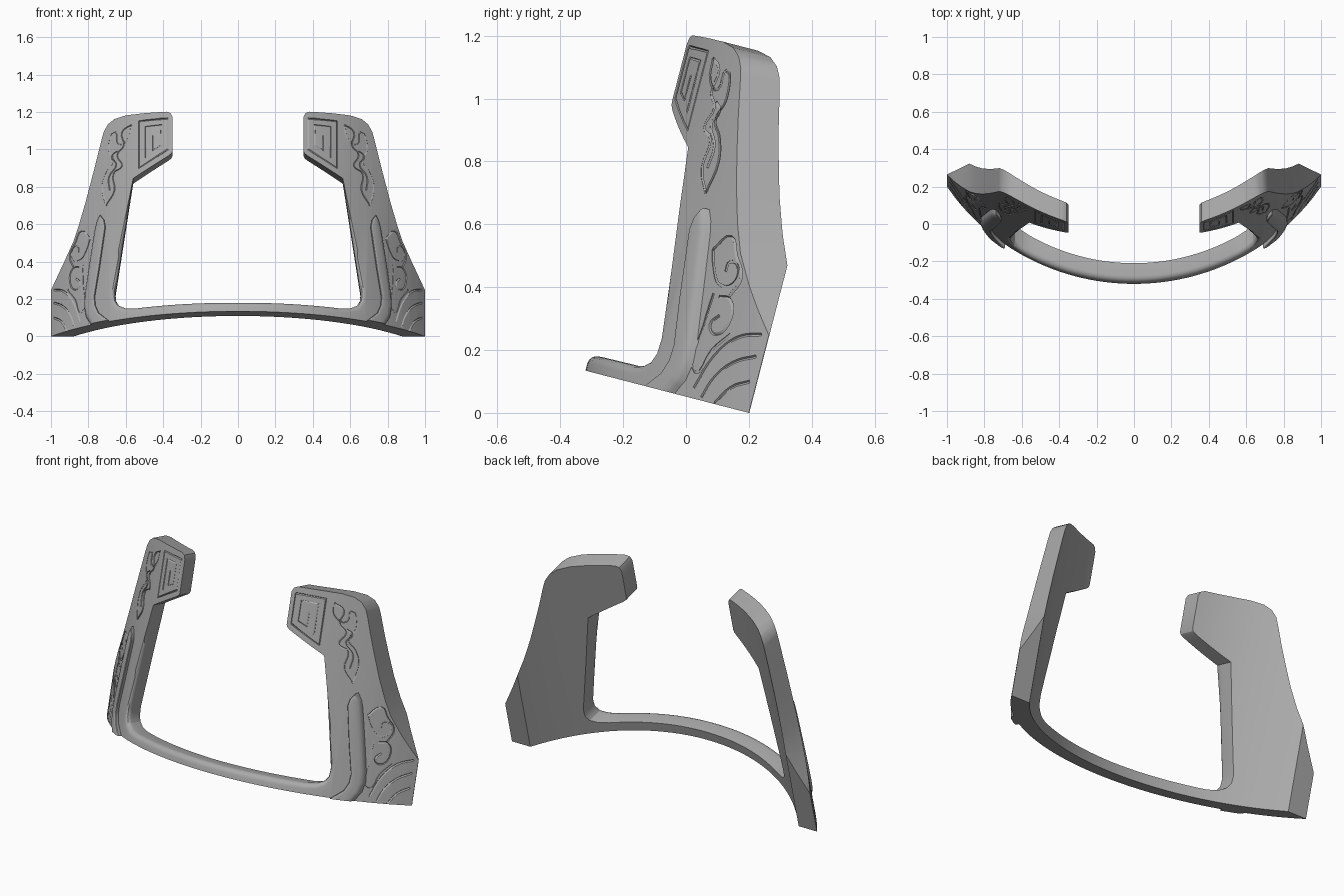
import bpy, bmesh, math
from mathutils import Vector

old = bpy.data.objects.get("Cube")
if old:
    bpy.data.objects.remove(old)

# One plain grey finish
grey = bpy.data.materials.new("stone_grey")
grey.use_nodes = True
colour = (0.4, 0.4, 0.4, 1)
grey.diffuse_color = colour
grey.node_tree.nodes["Principled BSDF"].inputs["Base Color"].default_value = colour

# The frame is a curved shell, leaning back by a fixed tilt
OUTER, INNER, CENTRE, THICK = 1.2, 1.1, 0.8565, 0.1
BACK, FLOOR = 0.195, 0.05
TILT = math.radians(14.5)
S, C = math.sin(TILT), math.cos(TILT)


def arc(radius, x):
    return CENTRE - math.sqrt(radius ** 2 - x ** 2)


def wrap(x, depth, w):
    """Place a flat point (across, depth, up) on the tilted shell."""
    front = arc(OUTER, x)
    if depth > 0:
        back = min(BACK, arc(INNER, x))
        d = front + (back - front) * depth / THICK
    else:
        d = front + depth
    return Vector((x, C * d + S * w, C * w - S * d))


def wrapped_prism(name, outline, front, back, rounded, radius):
    """Extrude an outline, round chosen front edges, wrap and mirror it."""
    bm = bmesh.new()
    verts = [bm.verts.new((x, front, w)) for x, w in outline]
    face = bm.faces.new(verts)
    ext = bmesh.ops.extrude_face_region(bm, geom=[face], use_keep_orig=True)
    for v in ext["geom"]:
        if isinstance(v, bmesh.types.BMVert):
            v.co.y = back
    bmesh.ops.recalc_face_normals(bm, faces=bm.faces[:])
    edges = [e for e in bm.edges
             if all(abs(v.co.y - front) < 1e-5 for v in e.verts)
             and rounded(*[v.co for v in e.verts])]
    bmesh.ops.bevel(bm, geom=edges, offset=radius, segments=4,
                    profile=0.5, affect='EDGES', clamp_overlap=True)
    for i in range(1, 25):
        bmesh.ops.bisect_plane(bm, geom=bm.verts[:] + bm.edges[:] + bm.faces[:],
                               plane_co=(i * 0.04, 0, 0), plane_no=(1, 0, 0))
    middle = [f for f in bm.faces if all(abs(v.co.x) < 1e-5 for v in f.verts)]
    bmesh.ops.delete(bm, geom=middle, context='FACES')
    for v in bm.verts:
        v.co = wrap(*v.co)
    bmesh.ops.recalc_face_normals(bm, faces=bm.faces[:])
    mesh = bpy.data.meshes.new(name)
    bm.to_mesh(mesh)
    bm.free()
    mesh.materials.append(grey)
    obj = bpy.data.objects.new(name, mesh)
    bpy.context.collection.objects.link(obj)
    mirror = obj.modifiers.new("mirror", 'MIRROR')
    mirror.merge_threshold = 0.0005
    return obj


# Half outline: front bar, flared arm, hooked tab and opening
body_outline = [
    (0, FLOOR), (1, FLOOR), (1, .305), (.965, .37), (.93, .435), (.88, .535),
    (.85, .62), (.815, .735), (.78, .865), (.755, .96), (.73, 1.06),
    (.717, 1.105), (.695, 1.14), (.66, 1.163), (.6, 1.173), (.5, 1.172),
    (.38, 1.168), (.36, 1.158), (.35, 1.135), (.35, .95), (.355, .937),
    (.37, .925), (.56, .82), (.655, .21), (.652, .165), (.635, .135),
    (.6, .115), (.55, .107), (0, .104)]


def on_opening(a, b):
    return all(.1 < p.z < .83 and p.x < .67 for p in (a, b))


frame = wrapped_prism("collar_frame", body_outline, 0, THICK, on_opening, .03)

# Raised rib with a pointed tip, sweeping inward at the foot
rib_outline = [
    (.737, .645), (.715, .61), (.708, .57), (.74, .35), (.765, .2),
    (.762, .15), (.745, .105), (.69, FLOOR), (.785, FLOOR), (.812, .1),
    (.822, .16), (.818, .22), (.795, .38), (.765, .57), (.755, .61)]
rib = wrapped_prism("arm_ribs", rib_outline, -.032, .02,
                    lambda a, b: max(a.z, b.z) > FLOOR + .01, .016)

# Engraved lines: (across, height) paths on the front surface
straight = [
    [(.375, 1.165), (.53, 1.15), (.53, .9), (.375, 1.0), (.375, 1.165)],
    [(.495, .955), (.495, 1.12), (.41, 1.13), (.41, 1.02), (.455, .995),
     (.455, 1.075)]]
flowing = [
    [(.57, 1.13), (.585, 1.06), (.64, 1.03), (.655, 1.09), (.69, 1.0),
     (.665, .93), (.7, .88), (.725, .8), (.705, .7)],
    [(.57, 1.13), (.62, 1.09), (.61, 1.02), (.645, .97), (.62, .91),
     (.665, .87), (.66, .78), (.705, .7)],
    [(.645, .99), (.675, .96), (.65, .92), (.69, .85), (.685, .78)],
    [(.79, .52), (.84, .56), (.87, .5), (.9, .43), (.88, .37)],
    [(.79, .52), (.81, .46), (.84, .41), (.88, .41), (.885, .46),
     (.855, .48), (.85, .45)],
    [(.85, .37), (.885, .36), (.9, .3), (.87, .25), (.845, .28), (.865, .31)],
    [(.83, .38), (.825, .28), (.835, .13), (.87, .2), (.91, .25)],
    [(.985, .25), (.93, .24), (.88, .18), (.845, .08)],
    [(.985, .18), (.935, .16), (.895, .11), (.875, .05)],
    [(.985, .1), (.945, .08), (.915, .03)]]

curve = bpy.data.curves.new("groove_cutter", 'CURVE')
curve.dimensions = '3D'
curve.bevel_depth = .006
curve.bevel_resolution = 0
curve.resolution_u = 4
curve.use_fill_caps = True
for paths, handle in ((straight, 'VECTOR'), (flowing, 'AUTO')):
    for path in paths:
        for side in (1, -1):
            spline = curve.splines.new('BEZIER')
            spline.bezier_points.add(len(path) - 1)
            for point, (x, z) in zip(spline.bezier_points, path):
                co = wrap(x, -.001, (z + S * arc(OUTER, x)) / C)
                point.co = (co.x * side, co.y, co.z)
                point.handle_left_type = point.handle_right_type = handle
cutter_curve = bpy.data.objects.new("groove_curves", curve)
bpy.context.collection.objects.link(cutter_curve)
bpy.context.view_layer.update()
graph = bpy.context.evaluated_depsgraph_get()
cutter_mesh = bpy.data.meshes.new_from_object(cutter_curve.evaluated_get(graph))
bm = bmesh.new()
bm.from_mesh(cutter_mesh)
bmesh.ops.remove_doubles(bm, verts=bm.verts[:], dist=1e-5)
bmesh.ops.recalc_face_normals(bm, faces=bm.faces[:])
bm.to_mesh(cutter_mesh)
bm.free()
cutter_mesh.materials.clear()
cutter_mesh.materials.append(grey)
cutter = bpy.data.objects.new("groove_cutter", cutter_mesh)
bpy.context.collection.objects.link(cutter)
cutter.hide_render = True
bpy.data.objects.remove(cutter_curve)

cut = frame.modifiers.new("grooves", 'BOOLEAN')
cut.operation = 'DIFFERENCE'
cut.solver = 'EXACT'
cut.use_self = True
cut.object = cutter

# Apply modifiers and shade smooth with crisp edges
for obj in (frame, rib):
    bpy.ops.object.select_all(action='DESELECT')
    obj.select_set(True)
    bpy.context.view_layer.objects.active = obj
    for mod in list(obj.modifiers):
        bpy.ops.object.modifier_apply(modifier=mod.name)
    bpy.ops.object.shade_smooth_by_angle(angle=math.radians(30))
bpy.data.objects.remove(cutter)
